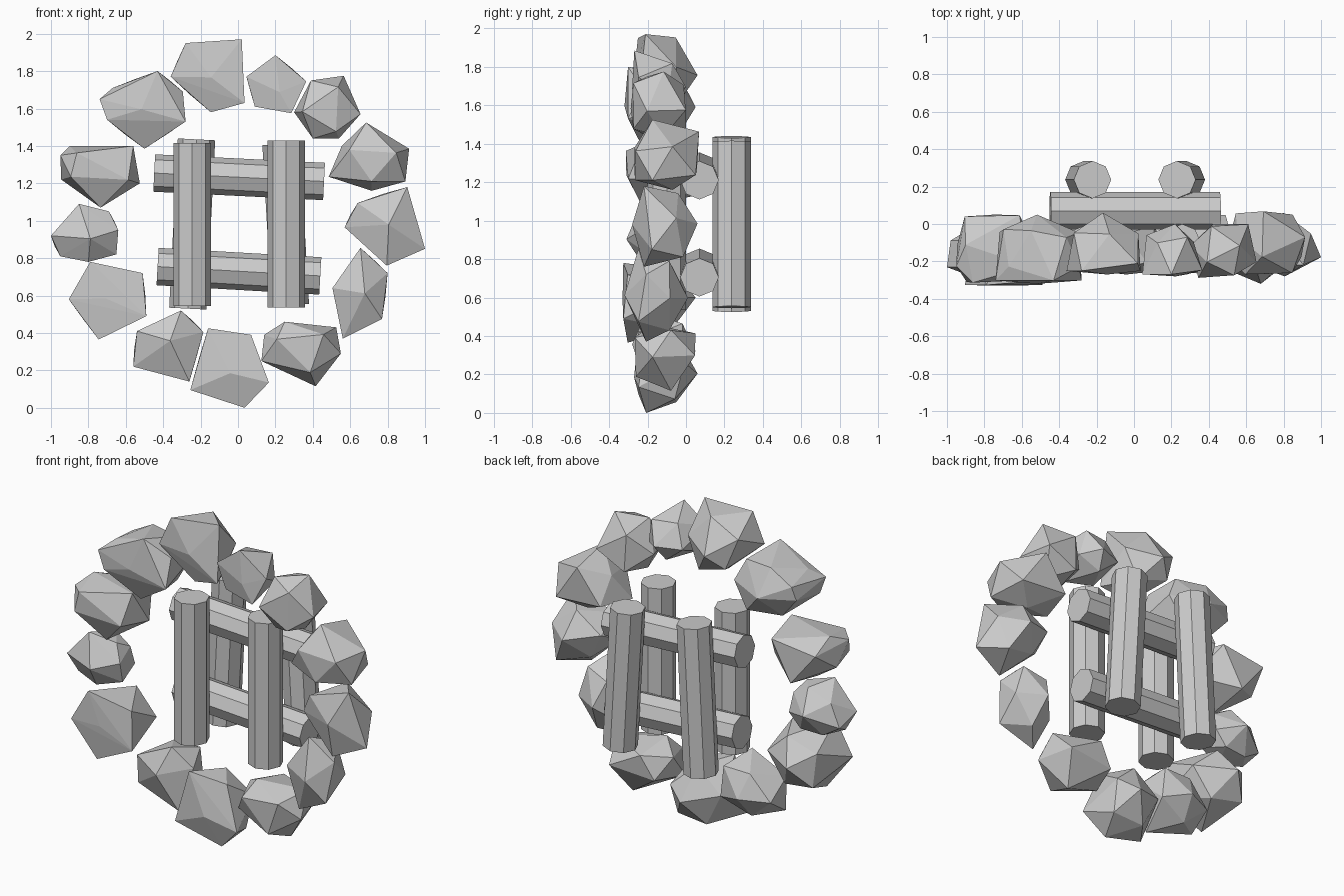
import bpy, bmesh, random
from mathutils import Vector

random.seed(4)
cube = bpy.data.objects.get("Cube")
if cube:
    bpy.data.objects.remove(cube, do_unlink=True)

grey = bpy.data.materials.new("plain grey")
grey.use_nodes = True
grey.diffuse_color = (0.6, 0.6, 0.6, 1)
shader = next(n for n in grey.node_tree.nodes if n.type == "BSDF_PRINCIPLED")
shader.inputs["Base Color"].default_value = grey.diffuse_color
shader.inputs["Roughness"].default_value = 0.9


def finish(name, bm):
    """Turn a bmesh into a flat shaded grey object."""
    bmesh.ops.recalc_face_normals(bm, faces=bm.faces[:])
    mesh = bpy.data.meshes.new(name)
    bm.to_mesh(mesh)
    bm.free()
    mesh.materials.append(grey)
    obj = bpy.data.objects.new(name, mesh)
    bpy.context.collection.objects.link(obj)
    return obj


def log(name, start, end, radius=0.1):
    """Eight sided log between two points."""
    start, end = Vector(start), Vector(end)
    axis = end - start
    bm = bmesh.new()
    bmesh.ops.create_cone(bm, cap_ends=True, segments=8, radius1=radius,
                          radius2=radius, depth=axis.length)
    obj = finish(name, bm)
    obj.rotation_mode = "QUATERNION"
    obj.rotation_quaternion = Vector((0, 0, 1)).rotation_difference(axis)
    obj.location = (start + end) / 2


def hull_stone(name, points):
    """Wrap a faceted skin around corner points."""
    bm = bmesh.new()
    for p in points:
        bm.verts.new(p)
    hull = bmesh.ops.convex_hull(bm, input=bm.verts[:])
    loose = {g for g in hull["geom_interior"] + hull["geom_unused"]
             if isinstance(g, bmesh.types.BMVert)}
    bmesh.ops.delete(bm, geom=list(loose), context="VERTS")
    finish(name, bm)


def outline_points(outline):
    pts = [Vector((x, 0, z)) for x, z in outline]
    return pts, sum(pts, Vector()) / len(pts)


def peaked_stone(name, outline, front=-0.28, back=0.05, girth=0.2, swing=0.06):
    """Stone with a wide front ring, a back ring and two peaks."""
    pts, centre = outline_points(outline)
    depth = back - front
    corners = []
    for i, p in enumerate(pts):
        share = girth + (swing if i % 2 else -swing)
        corners.append((p.x, front + depth * share, p.z))
        # back ring sits between the front corners
        q = centre.lerp((p + pts[(i + 1) % len(pts)]) / 2, random.uniform(0.94, 1.03))
        corners.append((q.x, front + depth * random.uniform(0.64, 0.8), q.z))
    for y in (front, back):
        shift = Vector((random.uniform(-0.03, 0.03), y, random.uniform(-0.03, 0.03)))
        corners.append(centre + shift)
    hull_stone(name, corners)


def blunt_stone(name, outline, front=-0.28, back=0.05, girth=0.45, swing=0.15):
    """Stone with a zigzag girdle of six and a triangle facet front and back."""
    pts, centre = outline_points(outline)
    depth = back - front
    corners = []
    for i, p in enumerate(pts):
        share = girth + (swing if i % 2 else -swing)
        corners.append((p.x, front + depth * share, p.z))
        q = centre.lerp(p, random.uniform(0.64, 0.76))
        inset = random.uniform(0, 0.06) * depth
        corners.append((q.x, front + inset if i % 2 else back - inset, q.z))
    hull_stone(name, corners)


# Stacked logs: front pair, crossing pair, back pair
log("front_log_right", (-0.245, -0.1, 0.545), (-0.245, -0.1, 1.415))
log("front_log_left", (0.257, -0.1, 0.535), (0.257, -0.1, 1.43))
log("back_log_right", (-0.268, 0.237, 0.53), (-0.222, 0.237, 1.435))
log("back_log_left", (0.28, 0.237, 0.55), (0.23, 0.237, 1.41))
log("upper_cross_log", (-0.448, 0.07, 1.255), (0.46, 0.07, 1.21))
log("lower_cross_log", (-0.43, 0.07, 0.755), (0.44, 0.07, 0.705))

# Ring of stones, anticlockwise from the top
peaked_stone("stone_top", [(-.28, 1.95), (.02, 1.97), (.035, 1.63), (-.145, 1.58),
             (-.36, 1.77)], front=-0.27, back=0.06, girth=0.12)
peaked_stone("stone_upper_right", [(-.74, 1.65), (-.67, 1.71), (-.43, 1.8), (-.295, 1.69),
             (-.28, 1.53), (-.5, 1.385), (-.7, 1.54)], front=-0.32, girth=0.15, swing=0.1)
blunt_stone("stone_high_right", [(-.95, 1.35), (-.9, 1.4), (-.56, 1.4), (-.525, 1.2),
            (-.735, 1.07), (-.945, 1.22)], front=-0.32, back=0.06, girth=0.4)
peaked_stone("stone_mid_right", [(-.85, 1.09), (-.69, 1.05), (-.64, .95), (-.65, .82),
             (-.8, .78), (-.95, .81), (-1, .92)], front=-0.31, back=0.02, girth=0.3)
peaked_stone("stone_low_right", [(-.79, .78), (-.51, .72), (-.49, .49), (-.745, .365),
             (-.905, .58)], front=-0.33, girth=0.04, swing=0.03)
peaked_stone("stone_lower_right", [(-.305, .52), (-.185, .405), (-.26, .14), (-.56, .22),
             (-.54, .41)], girth=0.28)
peaked_stone("stone_bottom", [(-.16, .425), (.07, .39), (.165, .135), (.035, 0),
             (-.255, .095)], front=-0.27, back=0.06, girth=0.13)
blunt_stone("stone_lower_left", [(.25, .46), (.525, .43), (.55, .29), (.415, .115),
            (.125, .25), (.14, .39)], front=-0.27)
peaked_stone("stone_low_left", [(.655, .855), (.8, .72), (.77, .475), (.56, .37),
             (.505, .64)], front=-0.32, back=0.01, girth=0.28)
peaked_stone("stone_mid_left", [(.905, 1.18), (1, .85), (.795, .76), (.57, .965),
             (.64, 1.095)], front=-0.28, back=0.06, girth=0.24)
blunt_stone("stone_high_left", [(.685, 1.525), (.915, 1.385), (.895, 1.21), (.715, 1.16),
            (.485, 1.235), (.555, 1.4)], back=0.07)
blunt_stone("stone_upper_left", [(.39, 1.75), (.565, 1.775), (.655, 1.57), (.54, 1.44),
            (.4, 1.44), (.3, 1.58)], front=-0.29, back=0)
peaked_stone("stone_near_top", [(.2, 1.885), (.365, 1.745), (.285, 1.575), (.09, 1.61),
             (.045, 1.77)], back=0, girth=0.08, swing=0.04)
